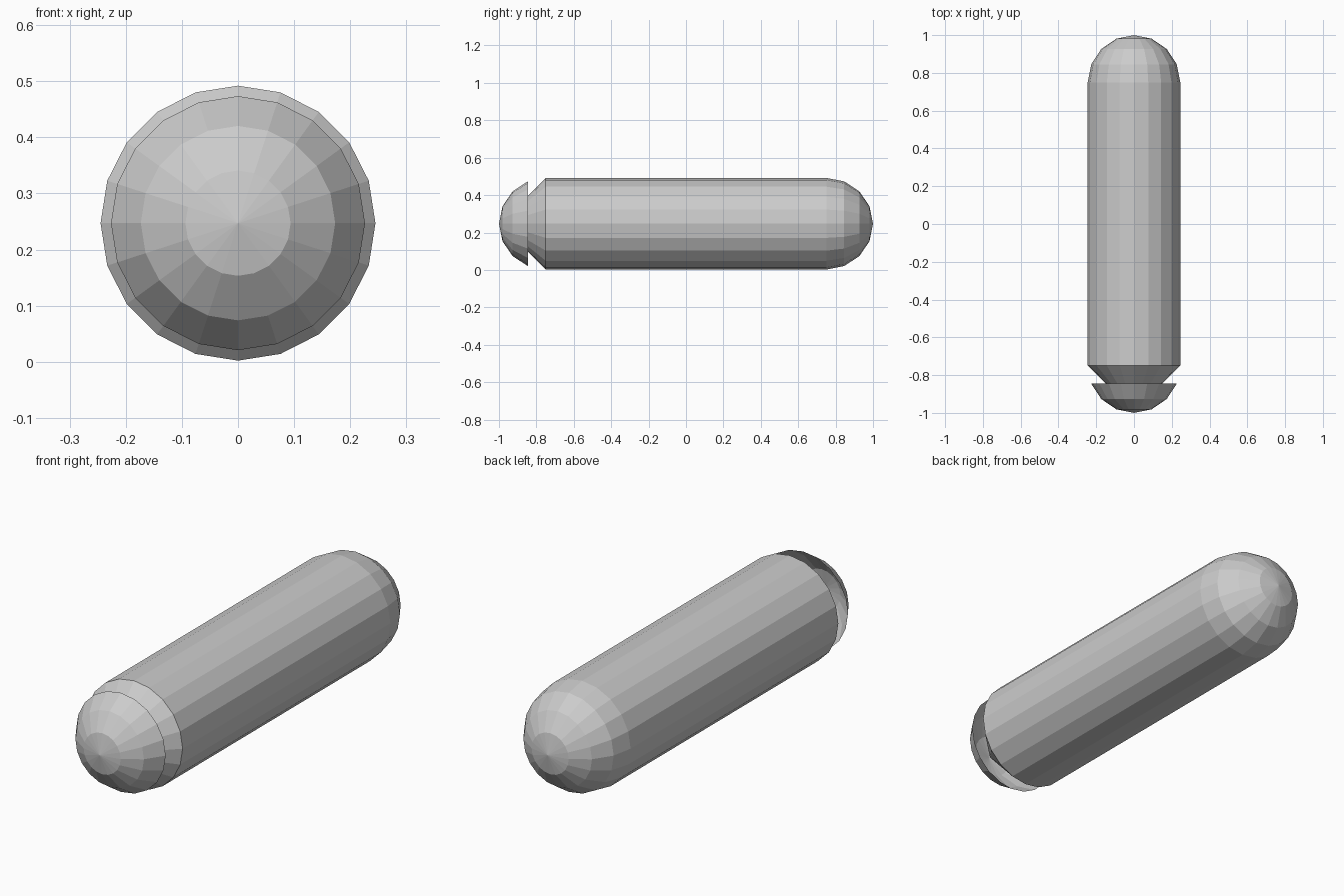
import bpy, bmesh, math

if "Cube" in bpy.data.objects:
    bpy.data.objects.remove(bpy.data.objects["Cube"])

SIDES, CZ, R = 20, 0.247, 0.245


def revolve(name, profile):
    """Spin a (y, radius) profile round the long axis; radius 0 makes a tip."""
    bm = bmesh.new()
    rings = []
    for y, r in profile:
        if r == 0:
            rings.append([bm.verts.new((0, y, CZ))] * SIDES)
        else:
            rings.append([bm.verts.new((r * math.sin(2 * math.pi * i / SIDES), y,
                                        CZ + r * math.cos(2 * math.pi * i / SIDES)))
                          for i in range(SIDES)])
    for a, b in zip(rings, rings[1:]):
        for i in range(SIDES):
            j = (i + 1) % SIDES
            bm.faces.new(dict.fromkeys((a[i], a[j], b[j], b[i])))
    mesh = bpy.data.meshes.new(name)
    bm.to_mesh(mesh)
    bm.free()
    bpy.context.collection.objects.link(bpy.data.objects.new(name, mesh))


# quarter-circle dome from rim to tip in four steps
dome = [(0.75 + 0.25 * math.sin(math.radians(a)), R * math.cos(math.radians(a)))
        for a in (0, 22.5, 45, 67.5)] + [(1.0, 0)]

# body: conical front end, straight barrel, domed rear
revolve("capsule_body", [(-0.995, 0), (-0.75, R)] + dome)

# open shell cap over the front cone
revolve("front_cap", [(-y, r) for y, r in reversed(dome[1:])])
